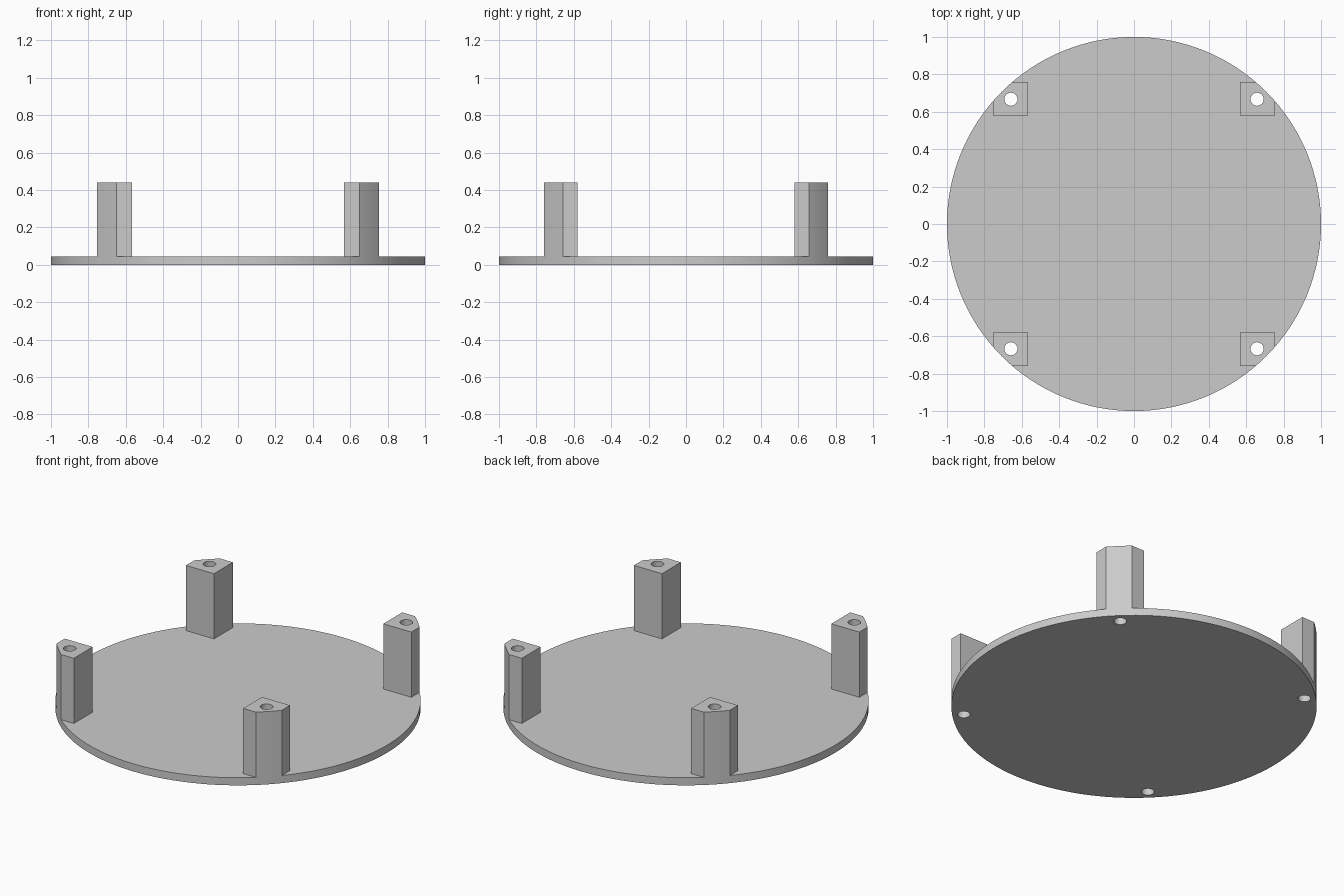
import bpy
import bmesh
import math
from mathutils import Matrix

if "Cube" in bpy.data.objects:
    bpy.data.objects.remove(bpy.data.objects["Cube"], do_unlink=True)

RADIUS = 1.0
PLATE_TOP = 0.046
POST_TOP = 0.44
POST_X = (0.566, 0.753)
POST_Y = (0.579, 0.759)
HOLE_CENTRE = (0.658, 0.667)
HOLE_RADIUS = 0.035
CORNERS = [(sx, sy) for sx in (-1, 1) for sy in (-1, 1)]


def add_cylinder(bm, x, y, radius, z0, z1, sides):
    place = Matrix.Translation((x, y, (z0 + z1) / 2))
    bmesh.ops.create_cone(bm, cap_ends=True, segments=sides, radius1=radius,
                          radius2=radius, depth=z1 - z0, matrix=place)


def add_box(bm, x, y, width, depth, z0, z1):
    place = Matrix.Translation((x, y, (z0 + z1) / 2))
    size = Matrix.Diagonal((width, depth, z1 - z0, 1))
    bmesh.ops.create_cube(bm, size=1, matrix=place @ size)


def make_object(name, bm):
    mesh = bpy.data.meshes.new(name)
    bm.to_mesh(mesh)
    bm.free()
    obj = bpy.data.objects.new(name, mesh)
    bpy.context.collection.objects.link(obj)
    return obj


def cut(target, cutter):
    """Subtract the cutter from the target, then discard it."""
    cutter.hide_render = True
    mod = target.modifiers.new("cut", 'BOOLEAN')
    mod.operation = 'DIFFERENCE'
    mod.solver = 'EXACT'
    mod.object = cutter
    bpy.context.view_layer.objects.active = target
    bpy.ops.object.modifier_apply(modifier=mod.name)
    bpy.data.objects.remove(cutter, do_unlink=True)


# Solid round blank at full post height
bm = bmesh.new()
add_cylinder(bm, 0, 0, RADIUS, 0, POST_TOP, 128)
body = make_object("round_base_with_posts", bm)

# Clearance above the plate, with four square openings that leave the posts
bm = bmesh.new()
add_box(bm, 0, 0, 3, 3, PLATE_TOP, 0.6)
clearance = make_object("clearance_cutter", bm)
bm = bmesh.new()
for sx, sy in CORNERS:
    add_box(bm, sx * sum(POST_X) / 2, sy * sum(POST_Y) / 2,
            POST_X[1] - POST_X[0], POST_Y[1] - POST_Y[0], -0.1, 0.8)
cut(clearance, make_object("post_openings", bm))
cut(body, clearance)

# Screw holes through each post and the plate
bm = bmesh.new()
for sx, sy in CORNERS:
    add_cylinder(bm, sx * HOLE_CENTRE[0], sy * HOLE_CENTRE[1],
                 HOLE_RADIUS, -0.1, 0.8, 32)
cut(body, make_object("screw_hole_cutter", bm))

# Plain grey finish
grey = bpy.data.materials.new("light_grey")
grey.use_nodes = True
colour = (0.6, 0.6, 0.6, 1)
grey.diffuse_color = colour
grey.node_tree.nodes["Principled BSDF"].inputs["Base Color"].default_value = colour
body.data.materials.clear()
body.data.materials.append(grey)

# Smooth round walls with crisp edges
bpy.ops.object.select_all(action='DESELECT')
body.select_set(True)
bpy.context.view_layer.objects.active = body
bpy.ops.object.shade_smooth_by_angle(angle=math.radians(30))
